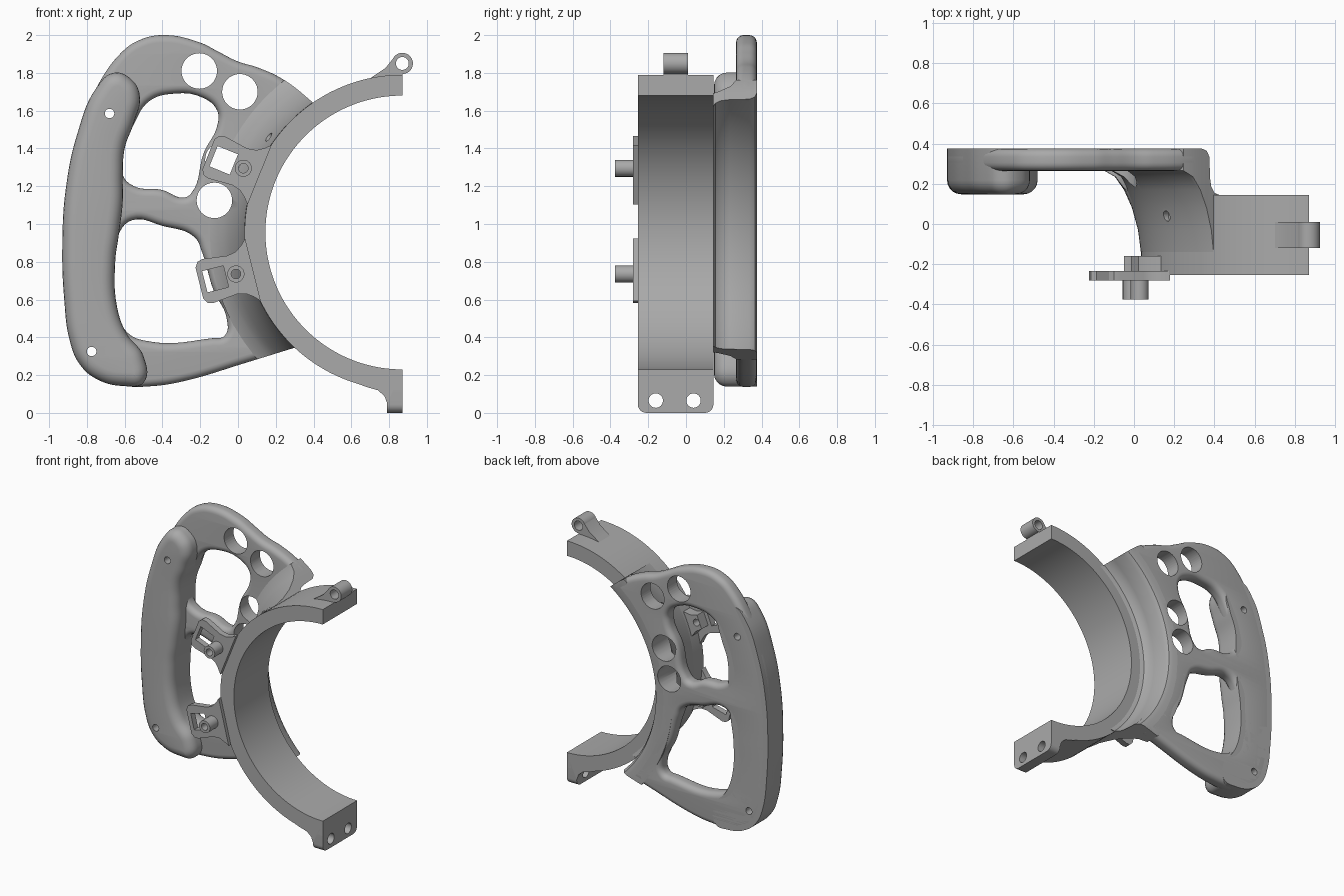
import bpy, bmesh, math
from mathutils import Vector, Matrix

cube = bpy.data.objects.get("Cube")
if cube:
    bpy.data.objects.remove(cube)

grey = bpy.data.materials.new("plain grey")
grey.use_nodes = True
grey.diffuse_color = (0.4, 0.4, 0.4, 1)
grey.node_tree.nodes["Principled BSDF"].inputs["Base Color"].default_value = (0.4, 0.4, 0.4, 1)

CX, CZ = 0.87, 0.955          # centre of the half ring
R_IN, R_OUT = 0.725, 0.835


def activate(ob):
    bpy.ops.object.select_all(action='DESELECT')
    ob.select_set(True)
    bpy.context.view_layer.objects.active = ob


def to_object(name, bm):
    bmesh.ops.recalc_face_normals(bm, faces=bm.faces)
    me = bpy.data.meshes.new(name)
    bm.to_mesh(me)
    bm.free()
    me.materials.append(grey)
    ob = bpy.data.objects.new(name, me)
    bpy.context.collection.objects.link(ob)
    return ob


def prism(name, pts, y0, y1):
    """Front profile (x, z) extruded from y0 to y1."""
    bm = bmesh.new()
    face = bm.faces.new([bm.verts.new((x, y0, z)) for x, z in pts])
    new = bmesh.ops.extrude_face_region(bm, geom=[face])["geom"]
    bmesh.ops.translate(bm, vec=(0, y1 - y0, 0), verts=[v for v in new if isinstance(v, bmesh.types.BMVert)])
    return to_object(name, bm)


def rod(name, a, b, r, sides=40):
    """Cylinder from point a to point b."""
    a, b = Vector(a), Vector(b)
    turn = (b - a).to_track_quat('Z', 'Y').to_matrix().to_4x4()
    bm = bmesh.new()
    bmesh.ops.create_cone(bm, cap_ends=True, segments=sides, radius1=r, radius2=r, depth=(b - a).length,
                          matrix=Matrix.Translation((a + b) / 2) @ turn)
    return to_object(name, bm)


def y_rod(name, x, z, r, y0=-0.6, y1=0.6):
    return rod(name, (x, y0, z), (x, y1, z), r)


def sweep(name, profile, start, end, steps=72):
    """Profile (radius, y) swept round the ring axis, angles in degrees."""
    bm = bmesh.new()
    rows = []
    for i in range(steps + 1):
        a = math.radians(start + (end - start) * i / steps)
        rows.append([bm.verts.new((CX + r * math.cos(a), y, CZ + r * math.sin(a))) for r, y in profile])
    n = len(profile)
    for p, q in zip(rows, rows[1:]):
        for j in range(n):
            bm.faces.new((p[j], p[(j + 1) % n], q[(j + 1) % n], q[j]))
    bm.faces.new(rows[0])
    bm.faces.new(rows[-1])
    return to_object(name, bm)


def panel(name, loops, y0, y1, d):
    """Smooth closed outlines filled and thickened, edges rounded by d."""
    cu = bpy.data.curves.new(name, 'CURVE')
    cu.dimensions, cu.fill_mode, cu.resolution_u = '2D', 'BOTH', 7
    for pts in loops:
        sp = cu.splines.new('BEZIER')
        sp.bezier_points.add(len(pts) - 1)
        sp.use_cyclic_u = True
        for bp, (x, z) in zip(sp.bezier_points, pts):
            bp.co = (x, z, 0)
            bp.handle_left_type = bp.handle_right_type = 'AUTO'
    cu.extrude, cu.bevel_depth, cu.offset, cu.bevel_resolution = (y1 - y0) / 2 - d, d, -d, 4
    ob = bpy.data.objects.new(name, cu)
    bpy.context.collection.objects.link(ob)
    activate(ob)
    bpy.ops.object.convert(target='MESH')
    ob = bpy.context.object
    bm = bmesh.new()
    bm.from_mesh(ob.data)
    bmesh.ops.remove_doubles(bm, verts=bm.verts, dist=0.0002)
    bmesh.ops.transform(bm, matrix=Matrix.Translation((0, (y0 + y1) / 2, 0)) @ Matrix.Rotation(math.pi / 2, 4, 'X'),
                        verts=bm.verts)
    bpy.data.objects.remove(ob)
    return to_object(name, bm)


def boolean(ob, others, op='DIFFERENCE'):
    activate(ob)
    for other in others:
        m = ob.modifiers.new("cut", 'BOOLEAN')
        m.operation, m.solver, m.object = op, 'EXACT', other
        bpy.ops.object.modifier_apply(modifier=m.name)


def discard(obs):
    for ob in obs:
        bpy.data.objects.remove(ob)


# Half ring
sweep("half_ring", [(R_IN, -0.255), (R_OUT, -0.255), (R_OUT, 0.145), (R_IN, 0.145)], 90, 270)

# Lower flange with rounded feet corners and two bolt holes
flange = prism("lower_flange", [(0.87, 0), (0.79, 0), (0.79, 0.05), (0.775, 0.09), (0.74, 0.12), (0.68, 0.137),
                                (0.62, 0.16), (0.7, 0.2), (0.87, 0.23)], -0.255, 0.145)
bm = bmesh.new()
bm.from_mesh(flange.data)
feet = [e for e in bm.edges if all(v.co.z < 0.001 for v in e.verts) and abs(e.verts[0].co.y - e.verts[1].co.y) < 0.001]
bmesh.ops.bevel(bm, geom=feet, offset=0.045, segments=6, profile=0.5, affect='EDGES')
bm.to_mesh(flange.data)
bm.free()
drills = [rod("drill", (0.5, y, 0.065), (1, y, 0.065), 0.038) for y in (-0.16, 0.04)]
boolean(flange, drills)
discard(drills)

# Upper hinge lug and its web
lug = y_rod("hinge_lug", 0.87, 1.85, 0.056, -0.12, 0.01)
web = prism("hinge_web", [(0.64, 1.73), (0.72, 1.785), (0.78, 1.825), (0.832, 1.89), (0.87, 1.85), (0.87, 1.72)],
            -0.12, 0.01)
drill = y_rod("drill", 0.87, 1.85, 0.034)
boolean(lug, [drill])
boolean(web, [drill])
discard([drill])

# Handle plate with two finger openings
outer = [(-0.62, 1.905), (-0.75, 1.72), (-0.85, 1.48), (-0.91, 1.2), (-0.93, 0.9), (-0.92, 0.6), (-0.89, 0.38),
         (-0.84, 0.26), (-0.75, 0.18), (-0.6, 0.142)]
outline = outer + [(-0.45, 0.142), (-0.3, 0.165), (0.05, 0.268), (0.3, 0.345), (0.5, 0.405), (0.6, 1), (0.5, 1.55),
                   (0.4, 1.64), (0.24, 1.765), (0.1, 1.83), (0, 1.86), (-0.1, 1.91), (-0.2, 1.96), (-0.4, 2),
                   (-0.53, 1.97)]
upper_gap = [(-0.61, 1.26), (-0.6, 1.4), (-0.55, 1.53), (-0.47, 1.65), (-0.34, 1.69), (-0.19, 1.67), (-0.11, 1.6),
             (-0.11, 1.52), (-0.18, 1.38), (-0.25, 1.16), (-0.29, 1.14), (-0.4, 1.18), (-0.55, 1.2)]
lower_gap = [(-0.65, 0.8), (-0.63, 0.95), (-0.56, 1.02), (-0.4, 0.99), (-0.23, 0.93), (-0.19, 0.85), (-0.13, 0.65),
             (-0.06, 0.5), (-0.07, 0.41), (-0.14, 0.395), (-0.48, 0.38), (-0.59, 0.43), (-0.64, 0.56)]
plate = panel("handle_plate", [outline, upper_gap, lower_gap], 0.265, 0.375, 0.04)

# Thick grip along the outer side
grip_front = panel("grip", [[(-0.66, 1.8)] + outer[1:] + [
    (-0.5, 0.16), (-0.5, 0.3), (-0.59, 0.42), (-0.64, 0.56), (-0.65, 0.8), (-0.63, 0.95), (-0.61, 1.12),
    (-0.61, 1.26), (-0.6, 1.4), (-0.55, 1.54), (-0.52, 1.68), (-0.57, 1.77)]], 0.148, 0.475, 0.07)
trim = prism("trim", [(-2, -1), (2, -1), (2, 3), (-2, 3)], 0.375, 0.8)
boolean(grip_front, [trim])

# Flared skirt blending the plate into the ring
skirt = sweep("flared_skirt", [(0.8, -0.14), (0.836, -0.14), (0.85, -0.03), (0.88, 0.08), (0.92, 0.17), (0.965, 0.235),
                               (1.02, 0.266), (1.02, 0.375), (0.91, 0.375), (0.88, 0.365), (0.862, 0.335),
                               (0.858, 0.23), (0.85, 0.185), (0.83, 0.155), (0.8, 0.144)], 110, 245, 90)
limit = panel("limit", [outline], -0.5, 0.6, 0)
boolean(skirt, [limit], 'INTERSECT')
gaps = panel("gaps", [lower_gap], 0.2, 0.6, 0)
boolean(skirt, [gaps])

# Thumb holes, screw holes and ring clearance
a = math.radians(144.5)
c, s = math.cos(a), math.sin(a)
thumbs = [y_rod("thumb", x, z, 0.094, 0.02, 0.6)
          for x, z in ((-0.205, 1.81), (0.01, 1.7), (-0.08, 1.34), (-0.125, 1.125))]
screws = [y_rod("screw", x, z, 0.025) for x, z in ((-0.68, 1.585), (-0.775, 0.325))]
clear = y_rod("clear", CX, CZ, 0.95)
pin = rod("pin", (CX + 0.84 * c, 0.04, CZ + 0.84 * s), (CX + c, 0.04, CZ + s), 0.026)
boolean(plate, [clear] + thumbs + screws)
boolean(grip_front, screws)
boolean(skirt, thumbs[2:] + [pin])
discard([trim, limit, gaps, clear, pin] + thumbs + screws)


# Two switch tabs: plate with a square window, gusset and hollow boss
def tab(prefix, degrees):
    a = math.radians(degrees)
    c, s = math.cos(a), math.sin(a)

    def place(pts):
        return [(CX + r * c - t * s, CZ + r * s + t * c) for r, t in pts]

    half = [(0.815, 0.17), (0.845, 0.14), (0.88, 0.115), (0.93, 0.105), (1.06, 0.12), (1.09, 0.112), (1.107, 0.085)]
    base = prism(prefix + "_tab", place(half + [(r, -t) for r, t in reversed(half)]), -0.28, -0.235)
    w = 0.058
    window = prism("window", place([(1.02 - w, -w), (1.02 + w, -w), (1.02 + w, w), (1.02 - w, w)]), -0.5, 0)
    gusset = prism(prefix + "_gusset", place([(0.81, -0.1), (0.88, -0.06), (0.935, -0.05), (0.935, 0.05), (0.88, 0.06),
                                              (0.81, 0.1)]), -0.24, -0.16)
    x, z = place([(0.908, 0)])[0]
    boss = y_rod(prefix + "_boss", x, z, 0.045, -0.375, -0.235)
    bore = y_rod("bore", x, z, 0.025)
    boolean(base, [window, bore])
    boolean(boss, [bore])
    boolean(gusset, [bore])
    discard([window, bore])


tab("upper", 158)
tab("lower", 194)

# Smooth shading with crisp edges
for ob in bpy.context.scene.objects:
    if ob.type == 'MESH':
        activate(ob)
        bpy.ops.object.shade_smooth_by_angle(angle=math.radians(32))
